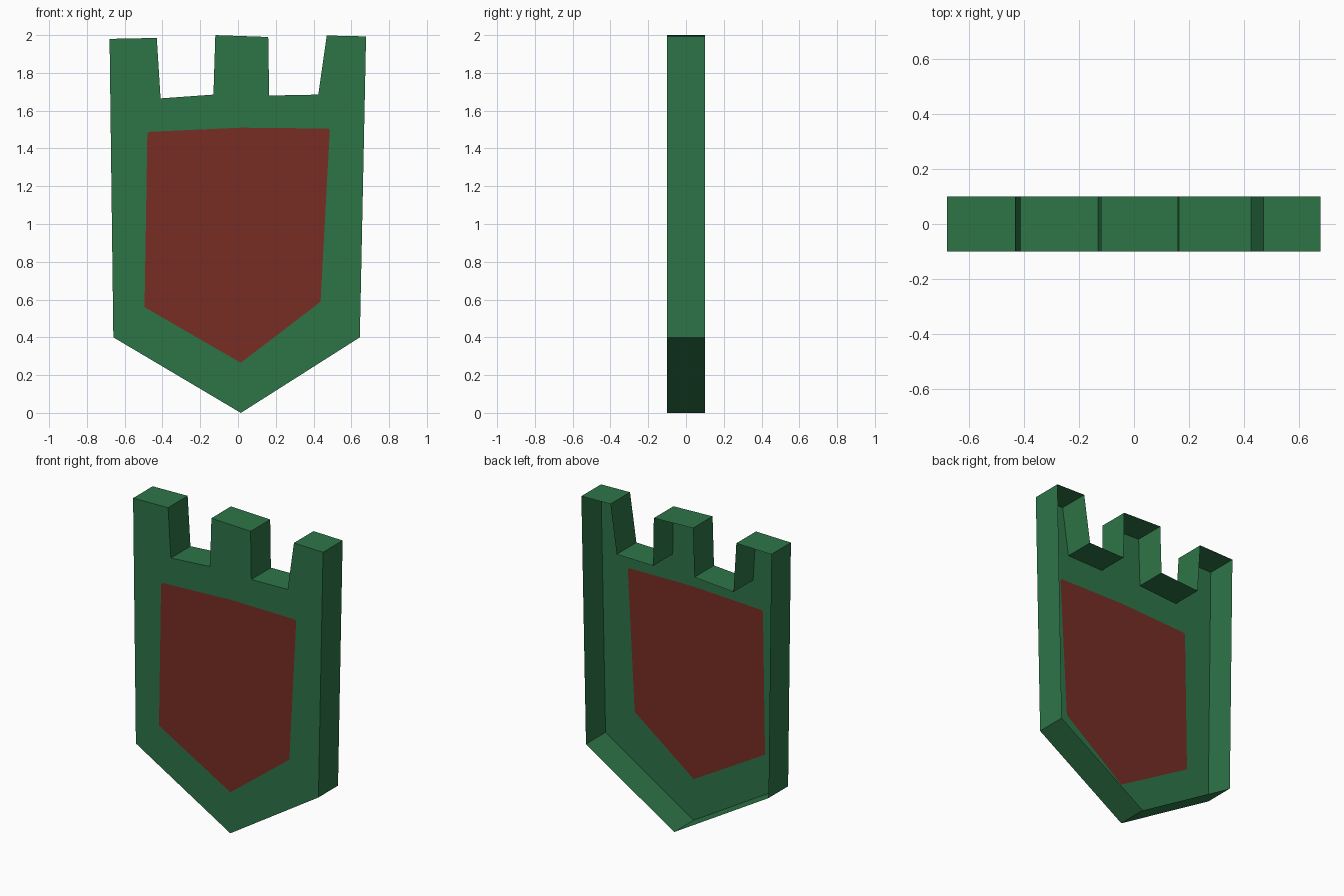
import bpy
import bmesh

FRONT_Y, BACK_Y = -0.1, 0.1

default_cube = bpy.data.objects.get("Cube")
if default_cube:
    bpy.data.objects.remove(default_cube, do_unlink=True)


def make_material(name, colour):
    material = bpy.data.materials.new(name)
    material.use_nodes = True
    material.diffuse_color = colour
    material.node_tree.nodes["Principled BSDF"].inputs["Base Color"].default_value = colour
    return material


def add_loop(bm, outline):
    """Closed loop of edges lying in the front plane."""
    verts = [bm.verts.new((x, FRONT_Y, z)) for x, z in outline]
    edges = [bm.edges.new((a, b)) for a, b in zip(verts, verts[1:] + verts[:1])]
    return verts, edges


def finish(bm, name, material):
    mesh = bpy.data.meshes.new(name)
    bm.to_mesh(mesh)
    bm.free()
    mesh.materials.append(material)
    shape = bpy.data.objects.new(name, mesh)
    bpy.context.collection.objects.link(shape)
    return shape


green = make_material("banner green", (0.027, 0.178, 0.064, 1))
red = make_material("panel red", (0.185, 0.027, 0.018, 1))

# Hand-cut outlines (x, z): battlemented shield and the panel inside it
shield_outline = [
    (-0.68, 1.98), (-0.43, 1.985), (-0.41, 1.665), (-0.13, 1.685),
    (-0.12, 2), (0.16, 1.99), (0.165, 1.68), (0.425, 1.685),
    (0.47, 1.998), (0.678, 1.993), (0.645, 0.4), (0.015, 0), (-0.66, 0.4),
]
panel_outline = [
    (-0.48, 1.478), (-0.472, 1.488), (0.02, 1.51), (0.478, 1.505), (0.486, 1.495),
    (0.437, 0.588), (0.015, 0.265), (-0.495, 0.56),
]

# Shield border: front face with a panel-shaped hole, plus rim walls, open at the back
bm = bmesh.new()
rim_verts, rim_edges = add_loop(bm, shield_outline)
hole_verts, hole_edges = add_loop(bm, panel_outline)
bmesh.ops.triangle_fill(bm, edges=rim_edges + hole_edges, use_beauty=True, normal=(0, -1, 0))
walls = bmesh.ops.extrude_edge_only(bm, edges=rim_edges)["geom"]
for vert in walls:
    if isinstance(vert, bmesh.types.BMVert):
        vert.co.y = BACK_Y
bmesh.ops.recalc_face_normals(bm, faces=bm.faces)
# Make sure the front points outward
front = max(bm.faces, key=lambda face: abs(face.normal.y))
if front.normal.y > 0:
    bmesh.ops.reverse_faces(bm, faces=bm.faces)
finish(bm, "shield_border", green)

# Red panel: one flat face filling the hole
bm = bmesh.new()
panel_verts, panel_edges = add_loop(bm, panel_outline)
panel_face = bm.faces.new(panel_verts)
panel_face.normal_update()
if panel_face.normal.y > 0:
    panel_face.normal_flip()
finish(bm, "shield_panel", red)
